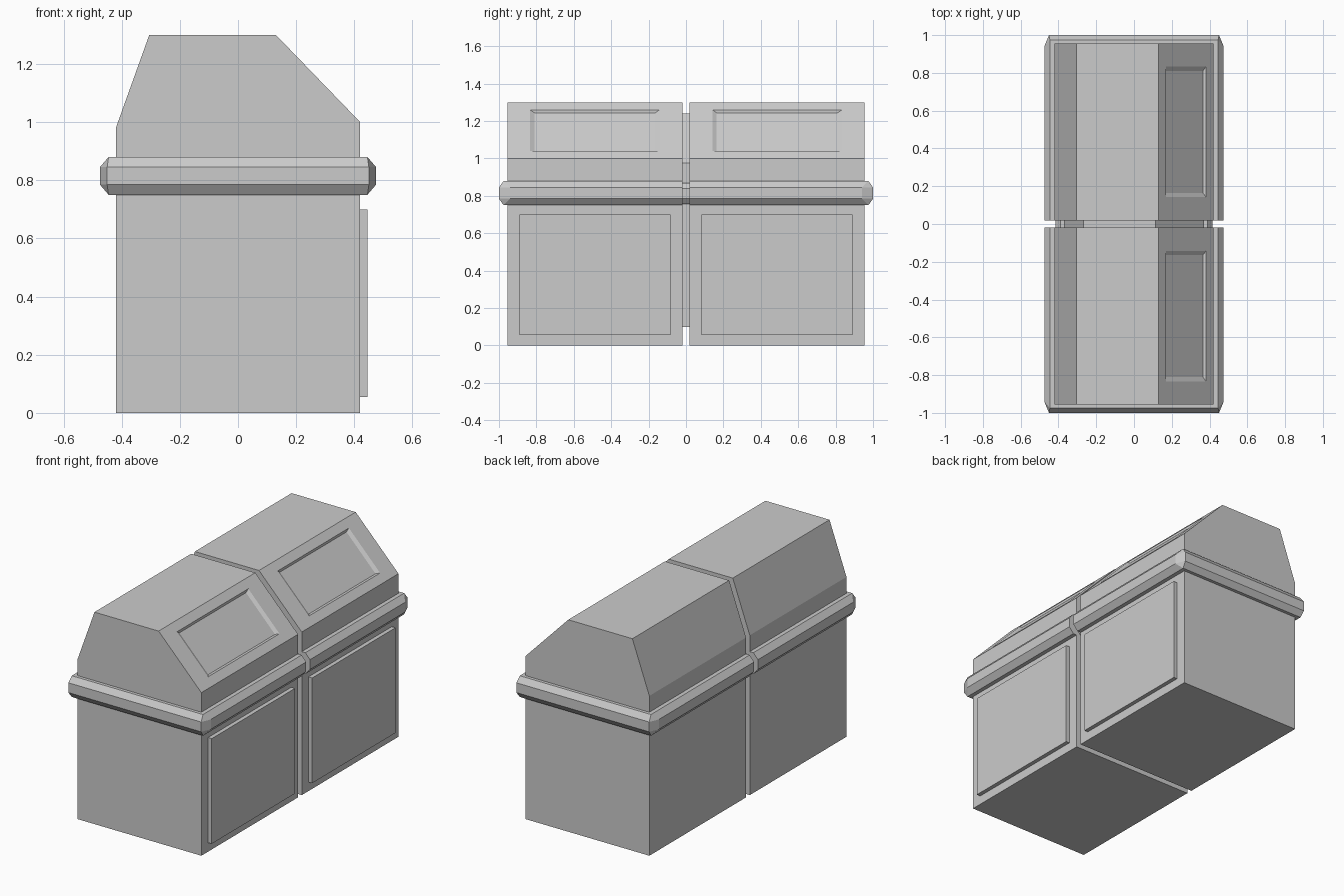
import bpy, bmesh
from mathutils import Vector

if "Cube" in bpy.data.objects:
    bpy.data.objects.remove(bpy.data.objects["Cube"])

GAP, END = 0.018, 0.955
PROFILE = [(-0.42, 0), (0.42, 0), (0.42, 1.0), (0.13, 1.3), (-0.305, 1.3), (-0.42, 0.98)]


def finish(bm, name, mirror=True):
    bmesh.ops.recalc_face_normals(bm, faces=bm.faces)
    me = bpy.data.meshes.new(name)
    bm.to_mesh(me)
    bm.free()
    ob = bpy.data.objects.new(name, me)
    bpy.context.collection.objects.link(ob)
    if mirror:
        mod = ob.modifiers.new("mirror", "MIRROR")
        mod.use_axis = (False, True, False)
        mod.use_mirror_merge = False
    return ob


def bridge(bm, a, b):
    n = len(a)
    return [bm.faces.new((a[i], a[(i + 1) % n], b[(i + 1) % n], b[i])) for i in range(n)]


def prism(bm, profile, y0, y1):
    a, b = [[bm.verts.new((x, y, z)) for x, z in profile] for y in (y0, y1)]
    bm.faces.new(a)
    bm.faces.new(b)
    return a, b, bridge(bm, a, b)


# Bin bodies, with a recessed flap in the sloping lid face
bm = bmesh.new()
a, b, sides = prism(bm, PROFILE, GAP, END)
slope = [a[2], a[3], b[3], b[2]]
bm.faces.remove(sides[2])
low, high = Vector((0.42, 0, 1.0)), Vector((0.13, 0, 1.3))
along = (high - low).normalized()
inward = Vector((-along.z, 0, along.x))


def flap_loop(s0, s1, y0, y1, depth):
    pts = [(s0, y0), (s1, y0), (s1, y1), (s0, y1)]
    return [bm.verts.new(low + along * s + inward * depth + Vector((0, y, 0))) for s, y in pts]


outer = flap_loop(0.056, 0.361, 0.142, 0.833, 0)
floor = flap_loop(0.067, 0.350, 0.164, 0.810, 0.011)
bridge(bm, slope, outer)
bridge(bm, outer, floor)
bm.faces.new(floor)
finish(bm, "bin_body")

# Bevelled rim around each bin, with chamfered outer corners
bm = bmesh.new()


def rim_loop(z, wide):
    if wide:
        pts = [(0.475, GAP), (0.475, 0.94), (0.45, 1.0), (-0.45, 1.0), (-0.475, 0.94), (-0.475, GAP)]
    else:
        pts = [(0.445, GAP), (0.445, 0.975), (-0.445, 0.975), (-0.445, GAP)]
    return [bm.verts.new((x, y, z)) for x, y in pts]


bot, lo, hi, top = rim_loop(0.75, 0), rim_loop(0.785, 1), rim_loop(0.845, 1), rim_loop(0.88, 0)
bm.faces.new(bot)
bm.faces.new(top)
for i in range(5):
    bm.faces.new((lo[i], lo[i + 1], hi[i + 1], hi[i]))
for cap, w in ((bot, lo), (top, hi)):
    bm.faces.new((cap[0], cap[1], w[1], w[0]))
    bm.faces.new((cap[1], w[2], w[1]))
    bm.faces.new((cap[1], cap[2], w[3], w[2]))
    bm.faces.new((cap[2], w[4], w[3]))
    bm.faces.new((cap[2], cap[3], w[5], w[4]))
bm.faces.new((bot[0], lo[0], hi[0], top[0], top[3], hi[5], lo[5], bot[3]))
finish(bm, "rim")

# Raised door panels on the right side
bm = bmesh.new()
prism(bm, [(0.41, 0.055), (0.445, 0.055), (0.445, 0.70), (0.41, 0.70)], 0.083, 0.89)
finish(bm, "door_panel")

# Narrow inset web joining the two bins
bm = bmesh.new()
prism(bm, [(-0.37, 0.1), (0.37, 0.1), (0.37, 0.975), (0.113, 1.24), (-0.268, 1.24), (-0.37, 0.96)],
      -GAP, GAP)
finish(bm, "joining_web", False)

# Matching inset rim section between the bins
bm = bmesh.new()
half = [(0.39, 0.757), (0.415, 0.787), (0.415, 0.84), (0.39, 0.87)]
prism(bm, half + [(-x, z) for x, z in reversed(half)], -GAP, GAP)
finish(bm, "joining_rim", False)
